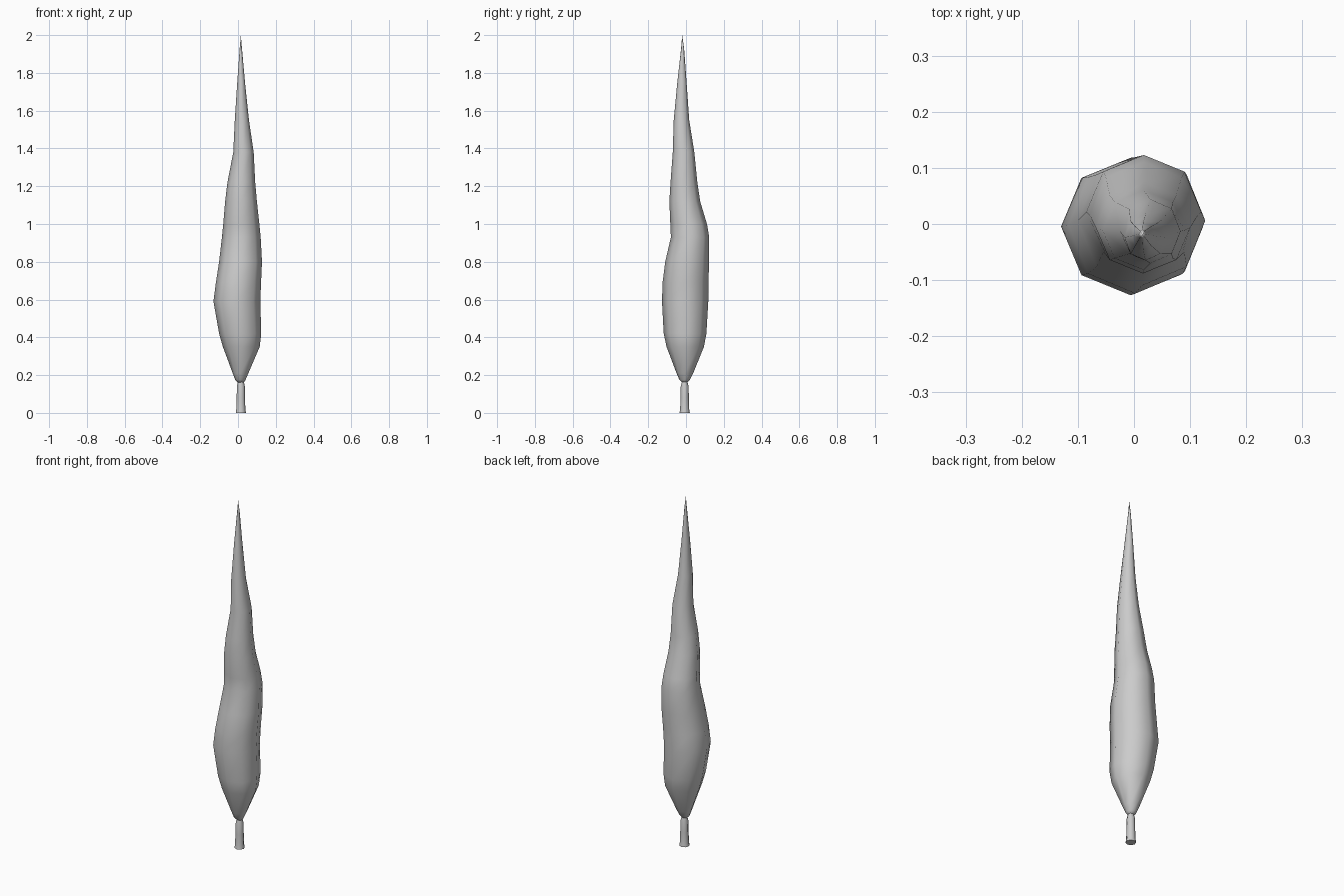
import bpy
import math

cube = bpy.data.objects.get("Cube")
if cube:
    bpy.data.objects.remove(cube, do_unlink=True)

grey = bpy.data.materials.new("plain grey")
grey.use_nodes = True
colour = (0.6, 0.6, 0.6, 1)
grey.diffuse_color = colour
grey.node_tree.nodes["Principled BSDF"].inputs["Base Color"].default_value = colour

SIDES = 8


def loft(name, rings, tip=None):
    """Skin eight-sided rings given as (z, x min, x max, y min, y max)."""
    verts, faces = [], []
    for z, x0, x1, y0, y1 in rings:
        for i in range(SIDES):
            a = math.tau * i / SIDES
            verts.append(((x0 + x1) / 2 + (x1 - x0) / 2 * math.cos(a),
                          (y0 + y1) / 2 + (y1 - y0) / 2 * math.sin(a), z))
    for r in range(len(rings) - 1):
        for i in range(SIDES):
            j = (i + 1) % SIDES
            a, b = r * SIDES, (r + 1) * SIDES
            faces.append((a + i, a + j, b + j, b + i))
    faces.append(tuple(reversed(range(SIDES))))
    top = (len(rings) - 1) * SIDES
    if tip:
        verts.append(tip)
        faces += [(top + i, top + (i + 1) % SIDES, len(verts) - 1) for i in range(SIDES)]
    else:
        faces.append(tuple(range(top, top + SIDES)))
    mesh = bpy.data.meshes.new(name)
    mesh.from_pydata(verts, [], faces)
    mesh.materials.append(grey)
    obj = bpy.data.objects.new(name, mesh)
    bpy.context.collection.objects.link(obj)
    bpy.ops.object.select_all(action='DESELECT')
    obj.select_set(True)
    bpy.context.view_layer.objects.active = obj
    bpy.ops.object.shade_smooth_by_angle(angle=math.radians(60))
    return obj


# Wavy, tapering foliage
loft("foliage", [
    (.16, 0, .03, -.02, .005),
    (.175, -.015, .04, -.035, .02),
    (.21, -.028, .055, -.05, .038),
    (.35, -.08, .115, -.103, .095),
    (.42, -.1, .123, -.118, .108),
    (.59, -.13, .118, -.127, .118),
    (.69, -.117, .122, -.124, .119),
    (.8, -.1, .127, -.11, .122),
    (.93, -.085, .12, -.08, .123),
    (1.0, -.078, .113, -.083, .111),
    (1.12, -.068, .1, -.088, .075),
    (1.22, -.056, .091, -.082, .06),
    (1.38, -.025, .083, -.07, .044),
    (1.55, -.017, .058, -.065, .017),
    (1.75, -.004, .037, -.046, .003),
    (1.93, .009, .021, -.026, -.01),
], (.015, -.02, 2))

# Short trunk with a flared foot
loft("trunk", [
    (0, -.012, .042, -.034, .02),
    (.02, -.009, .039, -.031, .017),
    (.08, -.007, .037, -.029, .015),
    (.14, -.006, .036, -.028, .014),
    (.17, 0, .03, -.02, .006),
])
